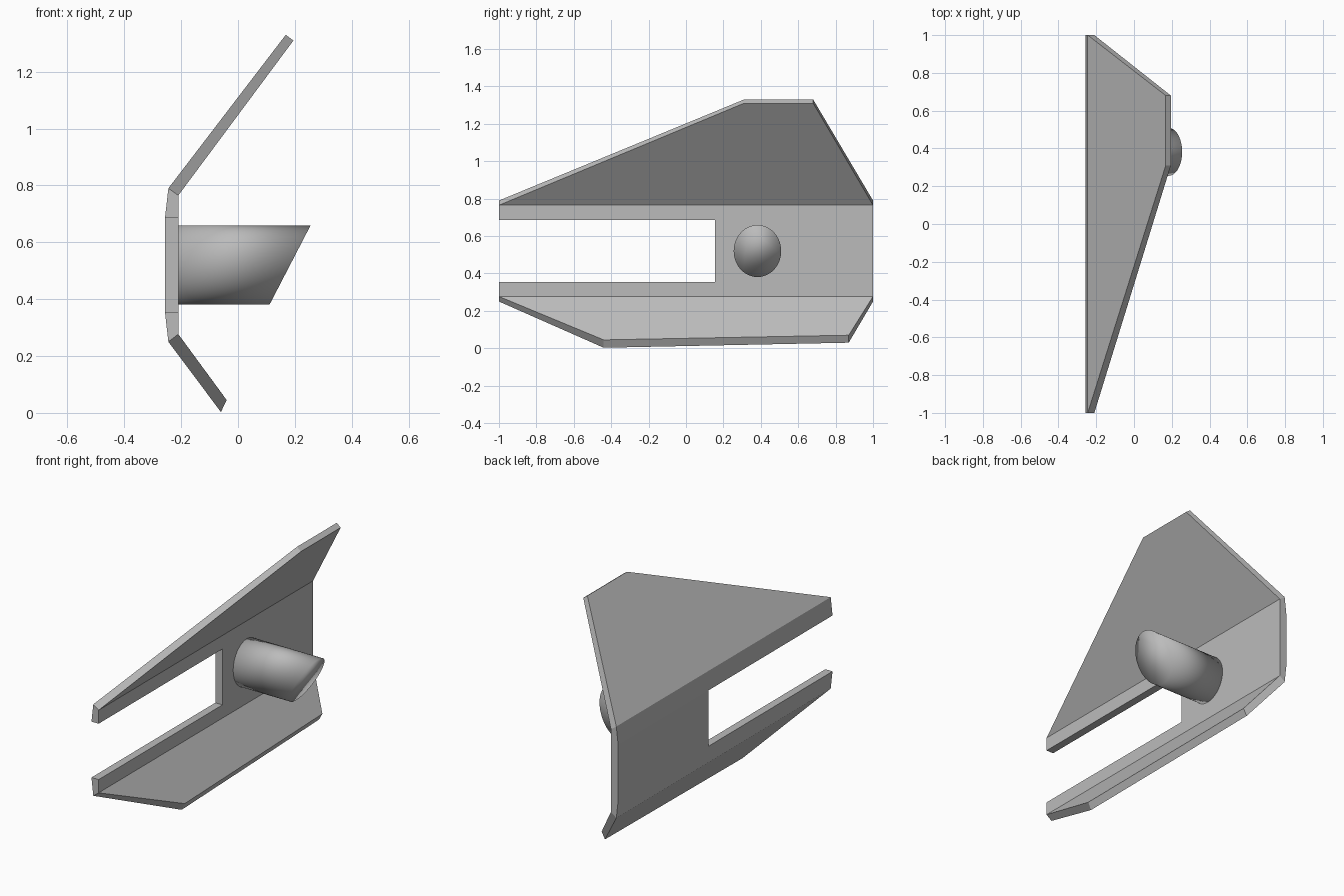
import bpy, bmesh, math
from mathutils import Vector

if "Cube" in bpy.data.objects:
    bpy.data.objects.remove(bpy.data.objects["Cube"])

grey = bpy.data.materials.new("plain_grey")
grey.use_nodes = True
COLOR = (0.5, 0.5, 0.5, 1)
grey.diffuse_color = COLOR
grey.node_tree.nodes["Principled BSDF"].inputs["Base Color"].default_value = COLOR


def finish(name, bm):
    bmesh.ops.recalc_face_normals(bm, faces=bm.faces)
    mesh = bpy.data.meshes.new(name)
    bm.to_mesh(mesh)
    bm.free()
    mesh.materials.append(grey)
    obj = bpy.data.objects.new(name, mesh)
    bpy.context.collection.objects.link(obj)
    return obj


# Folded plate: each row is a fold line, with (x, z) on the inner and outer skin
rows = {
    "tip": ((0.195, 1.31), (0.168, 1.33)),
    "fold_up": ((-0.21, 0.765), (-0.245, 0.79)),
    "slot_up": ((-0.21, 0.685), (-0.257, 0.685)),
    "slot_low": ((-0.21, 0.355), (-0.257, 0.355)),
    "fold_low": ((-0.21, 0.277), (-0.245, 0.25)),
    "toe_front": ((-0.04, 0.045), (-0.06, 0.003)),
    "toe_back": ((-0.058, 0.07), (-0.08, 0.03)),
}
SLOT = 0.155
panels = [
    [("tip", 0.31), ("tip", 0.68), ("fold_up", 1), ("fold_up", -1)],
    [("fold_up", -1), ("fold_up", 1), ("slot_up", 1), ("slot_up", SLOT), ("slot_up", -1)],
    [("slot_up", SLOT), ("slot_up", 1), ("slot_low", 1), ("slot_low", SLOT)],
    [("slot_low", -1), ("slot_low", SLOT), ("slot_low", 1), ("fold_low", 1), ("fold_low", -1)],
    [("fold_low", -1), ("fold_low", 1), ("toe_back", 0.87), ("toe_front", -0.44)],
]

bm = bmesh.new()
skins = {}
for panel in panels:
    for key in panel:
        if key not in skins:
            row, y = key
            skins[key] = [bm.verts.new((x, y, z)) for x, z in rows[row]]

edges = {}
for panel in panels:
    for side in (0, 1):
        bm.faces.new([skins[k][side] for k in panel])
    for a, b in zip(panel, panel[1:] + panel[:1]):
        pair = frozenset((a, b))
        edges[pair] = edges.get(pair, 0) + 1
# Rim closes every edge that belongs to a single panel
for pair, count in edges.items():
    if count == 1:
        a, b = pair
        bm.faces.new([skins[a][0], skins[b][0], skins[b][1], skins[a][1]])
finish("folded_plate", bm)

# Peg with a slanted end
SIDES = 48
bm = bmesh.new()
base, end = [], []
for i in range(SIDES):
    t = 2 * math.pi * i / SIDES
    y, z = 0.382 + 0.127 * math.cos(t), 0.52 + 0.139 * math.sin(t)
    base.append(bm.verts.new((-0.215, y, z)))
    end.append(bm.verts.new((0.183 + 0.072 * math.sin(t), y, z)))
for i in range(SIDES):
    j = (i + 1) % SIDES
    bm.faces.new([base[i], base[j], end[j], end[i]])
bm.faces.new(end)
bm.faces.new(base[::-1])
peg = finish("slanted_peg", bm)
for face in peg.data.polygons:
    face.use_smooth = True
